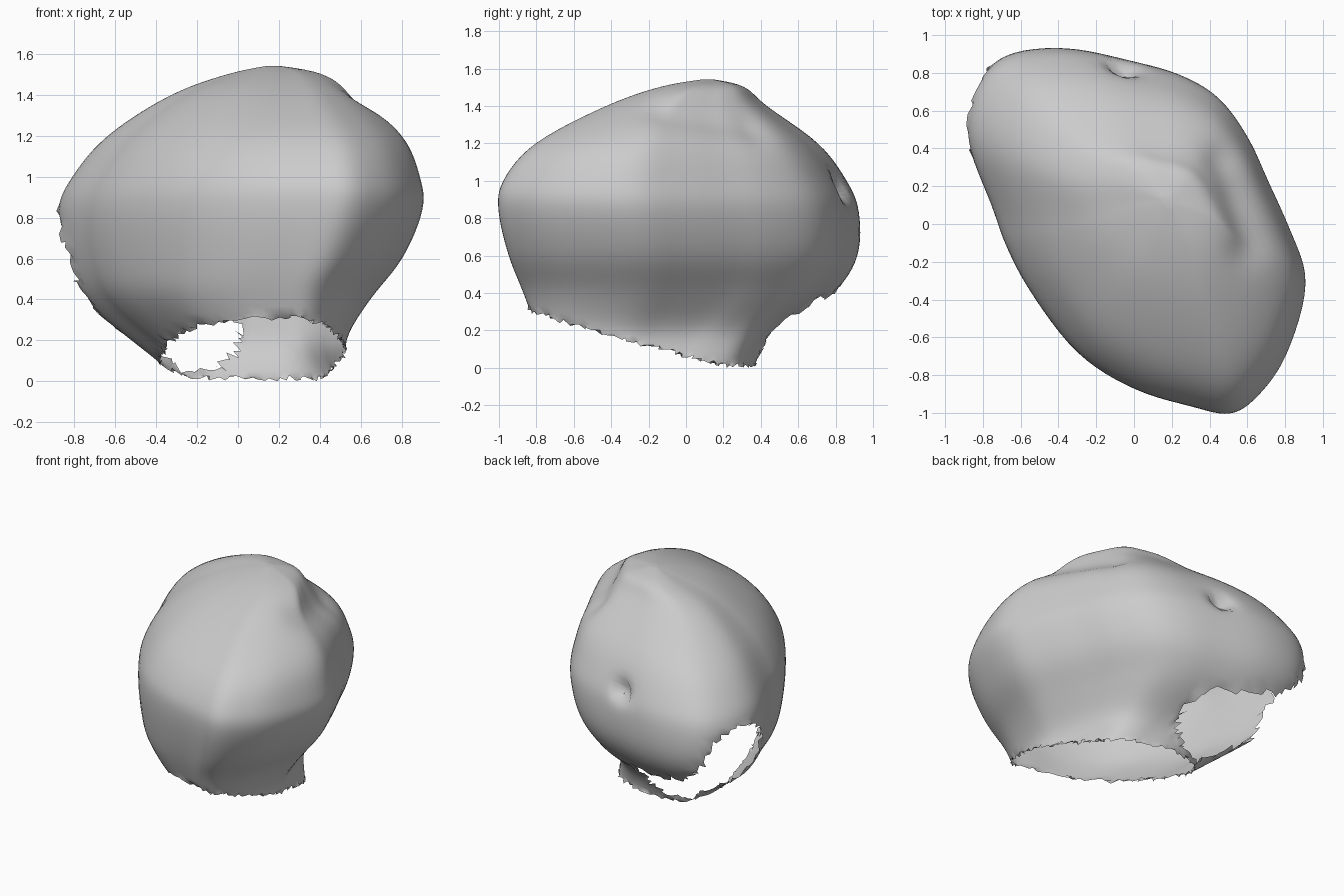
import bpy, bmesh, math, random
from mathutils import Vector

random.seed(4)
cube = bpy.data.objects.get("Cube")
if cube:
    bpy.data.objects.remove(cube, do_unlink=True)

# Plan outline at the widest height, counter-clockwise
PLAN = [(.905, -.3), (.82, -.02), (.7, .25), (.6, .47), (.45, .68), (.25, .8),
        (0, .87), (-.35, .94), (-.68, .9), (-.84, .72), (-.88, .45), (-.75, .1),
        (-.68, -.1), (-.55, -.35), (-.3, -.68), (0, -.87), (.3, -.96), (.5, -1),
        (.65, -.9), (.8, -.68)]
# Height levels: z, x min, x max, y min, y max
LEVELS = [(1.545, .16, .18, .11, .13), (1.505, -.04, .41, -.13, .31),
          (1.4, -.33, .58, -.43, .43), (1.2, -.64, .81, -.81, .71),
          (1.0, -.81, .895, -.98, .86), (.84, -.88, .91, -1.005, .925),
          (.6, -.86, .81, -.95, .92), (.4, -.76, .65, -.87, .79),
          (.2, -.52, .53, -.8, .5), (.05, -.34, .55, -.76, .38),
          (-.08, -.28, .57, -.74, .36)]


def spline(points, steps, closed):
    """Catmull-Rom curve through points of any dimension."""
    n, out = len(points), []

    def at(i):
        return points[i % n] if closed else points[min(max(i, 0), n - 1)]
    for i in range(n if closed else n - 1):
        for s in range(steps):
            t = s / steps
            out.append([.5 * (2 * b + (c - a) * t + (2 * a - 5 * b + 4 * c - d) * t * t
                              + (3 * b - a - 3 * c + d) * t ** 3)
                        for a, b, c, d in zip(at(i - 1), at(i), at(i + 1), at(i + 2))])
    if not closed:
        out.append(list(points[-1]))
    return out


def segment_distance(p, a, b):
    a, b = Vector(a), Vector(b)
    t = max(0, min(1, (p - a).dot(b - a) / (b - a).length_squared))
    return (p - a.lerp(b, t)).length


# Loft the rounded shell from the plan and the levels
bm = bmesh.new()
plan = spline(PLAN, 6, True)
rings = []
for z, x0, x1, y0, y1 in spline(LEVELS, 6, False):
    ring = []
    for x, y in plan:
        u, v = (x + .88) / 1.785, (y + 1) / 1.94
        # The neck leans towards the back left corner
        lean = .07 * max(0, min(1, (.45 - z) / .3)) * 4 * u * (1 - u)
        ring.append(bm.verts.new((x0 + u * (x1 - x0) + lean, y0 + v * (y1 - y0), z)))
    rings.append(ring)
for upper, lower in zip(rings, rings[1:]):
    for i in range(len(plan)):
        j = (i + 1) % len(plan)
        bm.faces.new((upper[i], lower[i], lower[j], upper[j]))
bm.faces.new(rings[0])
for _ in range(6):
    bmesh.ops.smooth_vert(bm, verts=bm.verts[:], factor=.5, use_axis_x=True,
                          use_axis_y=True, use_axis_z=True)

# Press in the upper groove and the small round pit
bm.normal_update()
dents = [((.42, .3, 1.24), (.55, -.12, 1.3), .11, .06),
         ((-.05, .85, .98), (-.05, .86, .97), .065, .09)]
moves = []
for v in bm.verts:
    push = sum(depth * math.exp(-(segment_distance(v.co, a, b) / radius) ** 2)
               for a, b, radius, depth in dents)
    moves.append((v, v.normal * -push))
for v, move in moves:
    v.co += move

# Open the sloping underside
for height, slope in ((.09, (.07, .28, 1)), (.01, (0, 0, 1))):
    bmesh.ops.bisect_plane(bm, geom=bm.verts[:] + bm.edges[:] + bm.faces[:], dist=1e-4,
                           plane_co=(0, 0, height), plane_no=slope, clear_inner=True)

# Break the opening in the end wall
gone = [f for f in bm.faces if segment_distance(
    f.calc_center_median(), (-.8, .6, .58), (-.25, .5, .25)) < .26]
bmesh.ops.delete(bm, geom=gone, context='FACES')

# Ragged edges around both openings
for v in bm.verts:
    if v.is_boundary:
        v.co += Vector((random.uniform(-.015, .015), random.uniform(-.015, .015),
                        random.uniform(-.01, .02)))

mesh = bpy.data.meshes.new("shell")
bm.to_mesh(mesh)
bm.free()
shell = bpy.data.objects.new("shell", mesh)
bpy.context.collection.objects.link(shell)

# Plain grey surface
grey = bpy.data.materials.new("light_grey")
grey.use_nodes = True
grey.diffuse_color = (.6, .6, .6, 1)
grey.node_tree.nodes["Principled BSDF"].inputs["Base Color"].default_value = (.6, .6, .6, 1)
mesh.materials.append(grey)

bpy.context.view_layer.objects.active = shell
shell.select_set(True)
bpy.ops.object.shade_smooth_by_angle(angle=math.radians(40))
